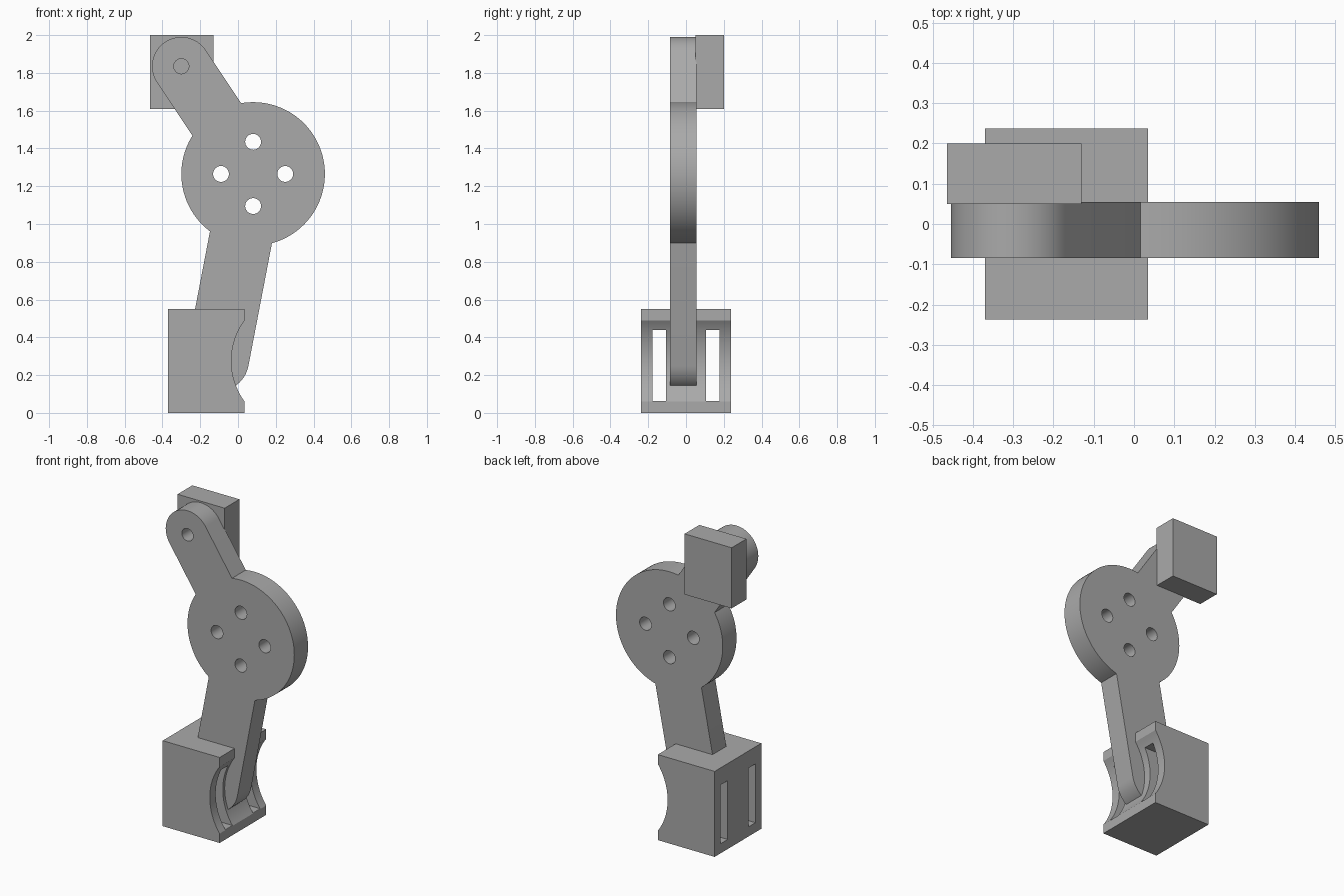
import bpy
import math
from mathutils import Vector

cube = bpy.data.objects.get("Cube")
if cube:
    bpy.data.objects.remove(cube, do_unlink=True)

grey = bpy.data.materials.new("plain grey")
grey.use_nodes = True
colour = (0.4, 0.4, 0.4, 1)
grey.diffuse_color = colour
grey.node_tree.nodes["Principled BSDF"].inputs["Base Color"].default_value = colour


def prism(name, outline, y0, y1):
    """Extrude an XZ outline from y0 to y1."""
    n = len(outline)
    verts = [(x, y, z) for y in (y0, y1) for x, z in outline]
    faces = [tuple(range(n)), tuple(range(2 * n - 1, n - 1, -1))]
    faces += [(i, i + n, (i + 1) % n + n, (i + 1) % n) for i in range(n)]
    mesh = bpy.data.meshes.new(name)
    mesh.from_pydata(verts, [], faces)
    mesh.materials.append(grey)
    obj = bpy.data.objects.new(name, mesh)
    bpy.context.collection.objects.link(obj)
    return obj


def arc(cx, cz, r, start, end, steps):
    angles = [start + (end - start) * i / steps for i in range(steps + 1)]
    return [(cx + r * math.cos(a), cz + r * math.sin(a)) for a in angles]


def circle(cx, cz, r, steps):
    return arc(cx, cz, r, 0, math.tau, steps)[:-1]


def box(name, x0, x1, y0, y1, z0, z1):
    return prism(name, [(x0, z0), (x1, z0), (x1, z1), (x0, z1)], y0, y1)


def arm_outline(hub, tip, r):
    """Straight arm from the hub centre, with a round tip."""
    d = Vector(tip) - Vector(hub)
    a = math.atan2(d.y, d.x)
    side = Vector((-d.y, d.x)).normalized() * r
    root = [tuple(Vector(hub) + side), tuple(Vector(hub) - side)]
    return root + arc(*tip, r, a - math.pi / 2, a + math.pi / 2, 32)


def combine(target, other, operation):
    mod = target.modifiers.new(operation.title(), "BOOLEAN")
    mod.operation = operation
    mod.solver = "EXACT"
    mod.object = other
    bpy.ops.object.select_all(action="DESELECT")
    bpy.context.view_layer.objects.active = target
    target.select_set(True)
    bpy.ops.object.modifier_apply(modifier=mod.name)
    bpy.data.objects.remove(other, do_unlink=True)


def smooth(obj):
    bpy.ops.object.select_all(action="DESELECT")
    bpy.context.view_layer.objects.active = obj
    obj.select_set(True)
    bpy.ops.object.shade_smooth_by_angle(angle=math.radians(25))


# Lever: round hub with an upper and a lower arm
hub, upper, lower = (0.08, 1.265), (-0.3, 1.835), (-0.109, 0.28)
front, back = -0.085, 0.055
lever = prism("lever", circle(*hub, 0.38, 96), front, back)
for tip, r in ((upper, 0.155), (lower, 0.167)):
    combine(lever, prism("arm", arm_outline(hub, tip, r), front, back), "UNION")

# Four hub holes and the pivot hole
holes = [(hub[0] + dx, hub[1] + dz, 0.042)
         for dx, dz in ((0.17, 0), (-0.17, 0), (0, 0.17), (0, -0.17))]
holes.append((*upper, 0.04))
for x, z, r in holes:
    combine(lever, prism("hole_cutter", circle(x, z, r, 32), -0.3, 0.3), "DIFFERENCE")
smooth(lever)

# Upper block behind the upper arm
box("upper_block", -0.465, -0.13, 0.05, 0.2, 1.61, 2.0)

# Base block with a hollowed side and two slots through it
hollow = math.asin(0.215 / 0.365)
curve = arc(0.33, 0.275, 0.365, math.pi + hollow, math.pi - hollow, 32)
profile = [(-0.37, 0), (0.035, 0)] + [(min(x, 0.035), z) for x, z in curve]
profile += [(0.035, 0.55), (-0.37, 0.55)]
base = prism("base_block", profile, -0.237, 0.237)
for s in (-1, 1):
    y0, y1 = sorted((s * 0.105, s * 0.177))
    combine(base, box("slot_cutter", -0.5, 0.2, y0, y1, 0.062, 0.44), "DIFFERENCE")
smooth(base)
